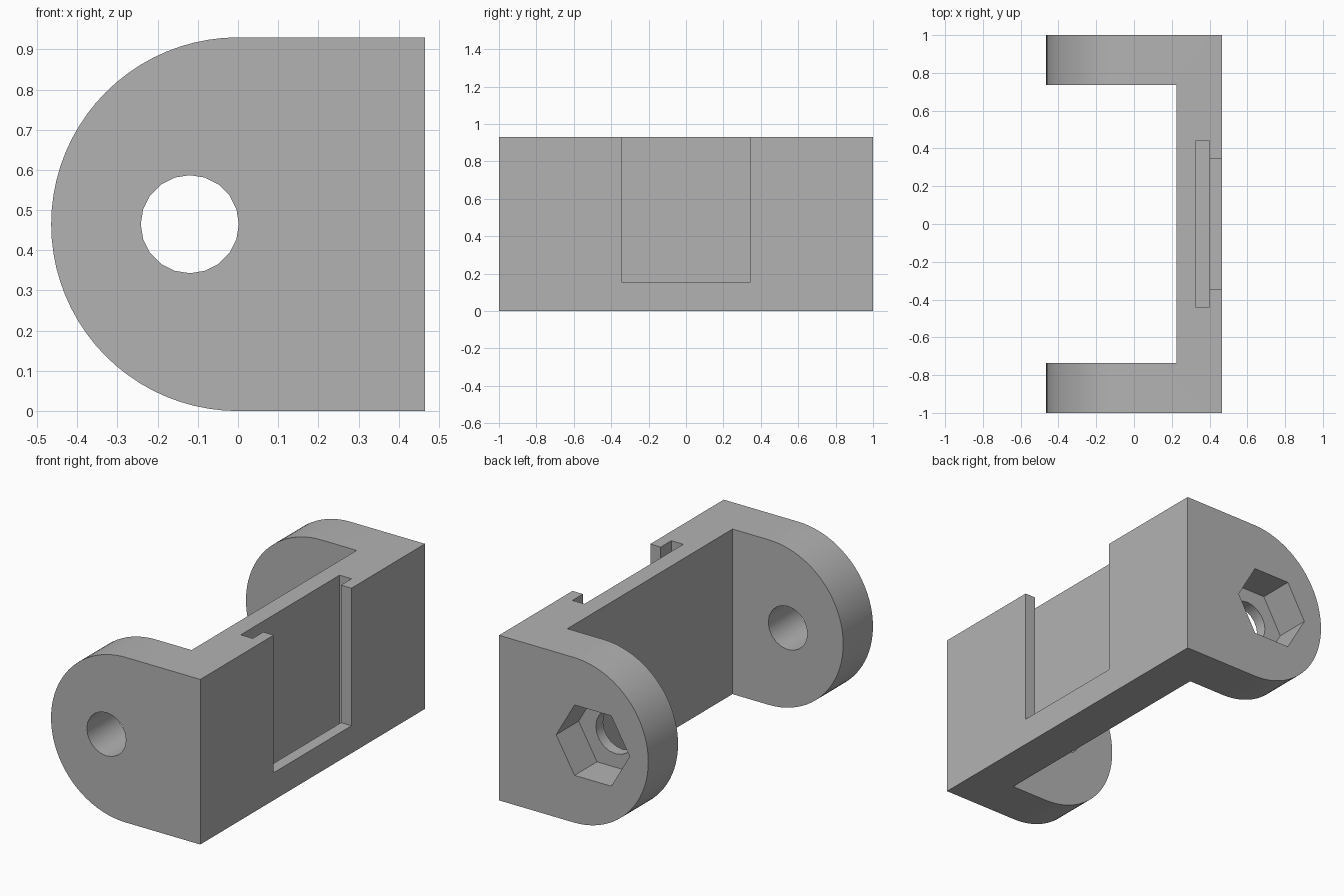
import bpy
import bmesh
from math import cos, sin, pi, radians

default = bpy.data.objects.get("Cube")
if default:
    bpy.data.objects.remove(default, do_unlink=True)

HALF_X = 0.465           # half depth, also the radius of the rounded ends
MID_Z = 0.465            # height of the pivot axis
PIVOT_X = -0.12

grey = bpy.data.materials.new("grey plastic")
grey.use_nodes = True
colour = (0.45, 0.45, 0.45, 1)
grey.diffuse_color = colour
grey.node_tree.nodes["Principled BSDF"].inputs["Base Color"].default_value = colour


def prism(name, profile, y0, y1):
    """Extrude an (x, z) profile along y."""
    bm = bmesh.new()
    face = bm.faces.new([bm.verts.new((x, y0, z)) for x, z in profile])
    new = bmesh.ops.extrude_face_region(bm, geom=[face])["geom"]
    verts = [g for g in new if isinstance(g, bmesh.types.BMVert)]
    bmesh.ops.translate(bm, vec=(0, y1 - y0, 0), verts=verts)
    bmesh.ops.recalc_face_normals(bm, faces=bm.faces)
    mesh = bpy.data.meshes.new(name)
    bm.to_mesh(mesh)
    bm.free()
    mesh.materials.append(grey)
    obj = bpy.data.objects.new(name, mesh)
    bpy.context.collection.objects.link(obj)
    return obj


def ring(radius, sides):
    return [(PIVOT_X + radius * cos(2 * pi * i / sides),
             MID_Z + radius * sin(2 * pi * i / sides)) for i in range(sides)]


def rect(x0, x1, z0, z1):
    return [(x0, z0), (x1, z0), (x1, z1), (x0, z1)]


# Bracket body: straight back edge, half-round nose
steps = 40
nose = [(-HALF_X * sin(pi * i / steps), MID_Z + MID_Z * cos(pi * i / steps))
        for i in range(steps + 1)]
bracket = prism("bracket", nose + [(HALF_X, 0), (HALF_X, 2 * MID_Z)], -1, 1)

# Cutters: gap between the arms, pivot bore, nut pocket, stepped slide-in slot
cutters = [
    prism("arm_gap", rect(-1, 0.225, -1, 2), -0.735, 0.735),
    prism("pivot_bore", ring(0.122, 20), -1.2, 1.2),
    prism("nut_pocket", ring(0.229, 6), 0.8, 1.2),
    prism("slot_wide", rect(0.325, 0.4, 0.06, 2), -0.44, 0.44),
    prism("slot_mouth", rect(0.36, 1, 0.155, 2), -0.346, 0.346),
]

bpy.context.view_layer.objects.active = bracket
for cutter in cutters:
    cutter.hide_render = True
    mod = bracket.modifiers.new(cutter.name, 'BOOLEAN')
    mod.operation = 'DIFFERENCE'
    mod.solver = 'EXACT'
    mod.object = cutter
    bpy.ops.object.modifier_apply(modifier=mod.name)
for cutter in cutters:
    bpy.data.objects.remove(cutter, do_unlink=True)

# Smooth the round surfaces, keep the edges sharp
bpy.ops.object.select_all(action='DESELECT')
bracket.select_set(True)
bpy.ops.object.shade_smooth_by_angle(angle=radians(30))
